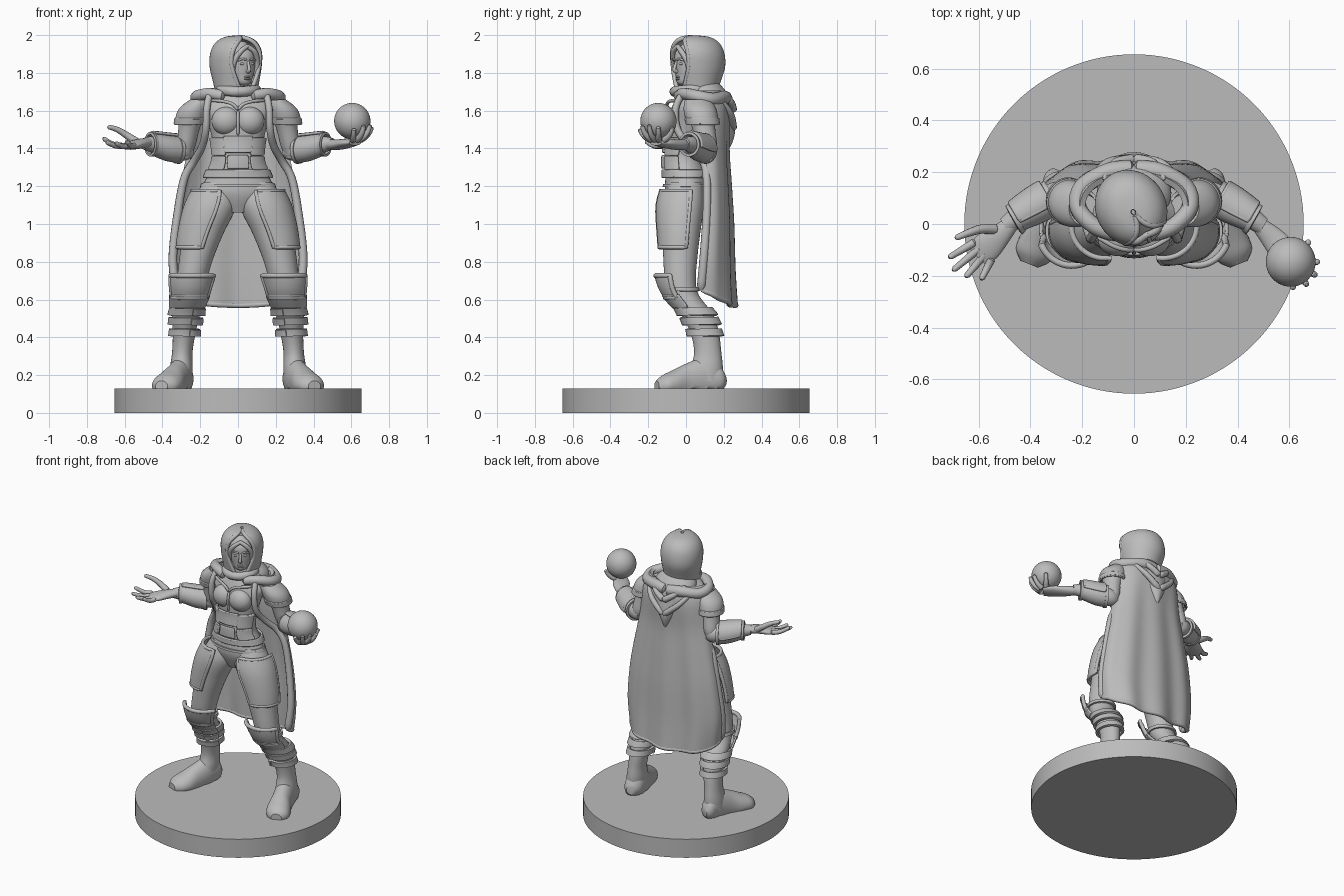
import bpy, bmesh, math
from math import sin, cos, pi, radians
from mathutils import Vector, Matrix

if "Cube" in bpy.data.objects:
    bpy.data.objects.remove(bpy.data.objects["Cube"])

grey = bpy.data.materials.new("stone grey")
grey.use_nodes = True
GREY = (0.5, 0.5, 0.5, 1)
grey.diffuse_color = GREY
grey.node_tree.nodes["Principled BSDF"].inputs["Base Color"].default_value = GREY
made = []
SIDES = ((1, "left"), (-1, "right"))
X, Y, Z = Vector((1, 0, 0)), Vector((0, 1, 0)), Vector((0, 0, 1))


def spline(keys, t):
    """Smooth interpolation through keys at fractional index t."""
    n = len(keys) - 1
    i = min(max(int(t), 0), n - 1)
    u = t - i
    p0, p1, p2, p3 = (Vector(keys[min(max(k, 0), n)]) for k in range(i - 1, i + 3))
    return p1 + 0.5 * u * (p2 - p0 + u * (2 * p0 - 5 * p1 + 4 * p2 - p3 + u * (3 * (p1 - p2) + p3 - p0)))


def add(name, bm, thick=0):
    bmesh.ops.recalc_face_normals(bm, faces=bm.faces)
    me = bpy.data.meshes.new(name)
    bm.to_mesh(me)
    bm.free()
    ob = bpy.data.objects.new(name, me)
    bpy.context.collection.objects.link(ob)
    me.materials.append(grey)
    if thick:
        mod = ob.modifiers.new("thickness", "SOLIDIFY")
        mod.thickness, mod.offset = thick, 0
    made.append(ob)
    return ob


def skin(name, rows, closed=True, caps=True, thick=0, loop=False):
    """Skin a list of point rows."""
    bm = bmesh.new()
    grid = [[bm.verts.new(p) for p in row] for row in rows]
    n = len(grid[0])
    pairs = list(zip(grid, grid[1:])) + ([(grid[-1], grid[0])] if loop else [])
    for r, q in pairs:
        for j in range(n if closed else n - 1):
            k = (j + 1) % n
            bm.faces.new((r[j], r[k], q[k], q[j]))
    if caps:
        bm.faces.new(grid[0])
        bm.faces.new(grid[-1])
    return add(name, bm, thick)


def limb(rings, e1=X, e2=Y, s=1):
    """Surface over elliptical rings (x, y, z, ra, rb); angle 0 looks along -e2."""
    def f(t, a, off=0):
        x, y, z, ra, rb = spline(rings, t)
        p = Vector((x, y, z)) + e1 * (max(ra, .004) + off) * sin(a) - e2 * (max(rb, .004) + off) * cos(a)
        return Vector((p.x * s, p.y, p.z))
    f.n = len(rings) - 1
    return f


def loft(name, f, floor=None):
    rows = [[f(i / 6, 2 * pi * j / 40) for j in range(40)] for i in range(6 * f.n + 1)]
    if floor is not None:
        for p in sum(rows, []):
            p.z = max(p.z, floor)
    return skin(name, rows)


def tube(name, pts, r, s=1, loop=False, steps=5):
    """Round tube through points; r is one radius or a (start, end) pair."""
    r0, r1 = r if isinstance(r, tuple) else (r, r)
    pts = [Vector((p[0] * s, p[1], p[2])) for p in pts]
    m = (len(pts) - 1) * steps
    path = pts if steps == 1 else [spline(pts, i / steps) for i in range(m + 1)]
    rows, nor, n = [], None, len(path)
    for i, p in enumerate(path):
        d = path[(i + 1) % n] - path[i - 1] if loop else path[min(i + 1, n - 1)] - path[max(i - 1, 0)]
        d.normalize()
        nor = d.orthogonal() if nor is None else nor - d * nor.dot(d)
        nor.normalize()
        b, k = d.cross(nor), r0 + (r1 - r0) * i / (n - 1)
        ends = (0.5 if i in (0, n - 1) and not loop else 1) * k
        rows.append([p + (nor * cos(2 * pi * j / 10) + b * sin(2 * pi * j / 10)) * ends for j in range(10)])
    return skin(name, rows, caps=not loop, loop=loop)


def patch(name, f, t0, t1, a0, a1, off=(.015, .015), thick=.014, rim=0):
    """Armour plate following part of a limb, with an optional raised rim."""
    full = a1 - a0 >= 360
    nu, nv = (40 if full else 16), 8
    def at(i, j):
        return f(t0 + (t1 - t0) * i / nv, radians(a0 + (a1 - a0) * j / nu), off[0] + (off[1] - off[0]) * i / nv)
    rows = [[at(i, j) for j in range(nu if full else nu + 1)] for i in range(nv + 1)]
    skin(name, rows, closed=full, caps=False, thick=thick)
    if rim and full:
        for k in (0, -1):
            tube(name + "_rim", rows[k], rim, loop=True, steps=1)
    elif rim:
        edge = rows[0][:-1] + [r[-1] for r in rows[:-1]] + rows[-1][:0:-1] + [r[0] for r in rows[:0:-1]]
        tube(name + "_rim", edge, rim, loop=True, steps=1)


def ball(name, c, size, s=1):
    bm = bmesh.new()
    bmesh.ops.create_uvsphere(bm, u_segments=40, v_segments=24, radius=1)
    bm.transform(Matrix.Translation((c[0] * s, c[1], c[2])) @ Matrix.Diagonal((*size, 1)))
    return add(name, bm)


# Round base
bm = bmesh.new()
bmesh.ops.create_cone(bm, cap_ends=True, segments=128, radius1=.655, radius2=.655, depth=.13,
                      matrix=Matrix.Translation((0, 0, .065)))
add("base", bm)

# Torso and neck
torso = limb([(0, 0, 1.06, .07, .07), (0, 0, 1.16, .19, .11), (0, 0, 1.26, .16, .108), (0, -.01, 1.34, .128, .1),
              (0, 0, 1.44, .135, .1), (0, .01, 1.54, .16, .11), (0, .03, 1.63, .19, .1),
              (0, .05, 1.70, .12, .09), (.01, .03, 1.76, .055, .055), (.02, .03, 1.82, .05, .05)])
loft("torso", torso)
patch("belt", torso, 1.9, 2.25, 0, 360, rim=.007)
patch("hip_band", torso, 1.35, 1.5, 0, 360, (.006, .006), .01)
patch("corset_top", torso, 3.95, 4.15, 0, 360, (.008, .008), .012)
patch("belly_plate", torso, 3.45, 4.2, -28, 28, rim=.007)
patch("buckle_plate", torso, 2.5, 3.2, -20, 20, rim=.007)
for s, side in SIDES:
    lo, hi = sorted((s * 30, s * 72))
    patch("waist_plate_" + side, torso, 2.4, 3.15, lo, hi, rim=.007)
    patch("rib_plate_" + side, torso, 3.3, 4.1, lo, hi, rim=.007)
    ball("breastplate_" + side, (.062, -.06, 1.545), (.078, .064, .075), s)
    tube("neckline_" + side, [(0, -.1, 1.605), (.03, -.1, 1.635), (.08, -.085, 1.65), (.14, -.05, 1.655)], .009, s)
tube("breastplate_seam", [(0, -.1, 1.6), (0, -.112, 1.54), (0, -.105, 1.47)], .008)

# Legs, boots and leg armour
for s, side in SIDES:
    leg = limb([(.105, 0, 1.22, .08, .085), (.13, -.015, 1.10, .122, .11), (.185, -.025, .95, .108, .1),
                (.22, -.03, .82, .09, .09), (.245, -.03, .70, .08, .082), (.255, -.01, .62, .078, .08),
                (.275, .06, .52, .073, .085), (.285, .1, .42, .06, .075), (.295, .115, .32, .054, .072),
                (.3, .11, .24, .06, .085), (.305, .1, .17, .06, .09)], s=s)
    loft("leg_" + side, leg)
    patch("thigh_plate_" + side, leg, .45, 2.55, -8, 105, (.03, .018), rim=.011)
    patch("knee_pad_" + side, leg, 3.75, 5.1, -62, 66, (.045, .025), rim=.013)
    patch("knee_flap_" + side, leg, 5.0, 5.6, -70, 75, (.03, .018), rim=.007)
    patch("knee_strap_" + side, leg, 4.4, 4.7, 0, 360, (.008, .008), .012)
    for i, t in enumerate((5.65, 6.15, 6.75)):
        patch(f"shin_band_{i}_{side}", leg, t, t + .38, 0, 360, (.012, .018), .016)
        patch(f"shin_buckle_{i}_{side}", leg, t + .05, t + .4, -75, -20, (.022, .028), .012)
    foot = limb([(.285, .205, .17, .03, .03), (.29, .17, .18, .058, .075), (.305, .09, .18, .064, .11),
                 (.335, .0, .16, .068, .1), (.365, -.07, .15, .078, .075), (.39, -.12, .145, .07, .055),
                 (.405, -.155, .14, .035, .03)], Vector((.93, .37, 0)), Z, s)
    loft("boot_" + side, foot, .13)

# Arms with sleeves and bracers
for s, side in SIDES:
    up = limb([(.18, .06, 1.67, .04, .05), (.235, .075, 1.6, .066, .07), (.26, .095, 1.5, .056, .06),
               (.277, .11, 1.41, .05, .054), (.283, .11, 1.35, .03, .032)], s=s)
    loft("upper_arm_" + side, up)
    patch("sleeve_" + side, up, .3, 1.6, 0, 360, (.008, .014), .012)
    patch("sleeve_trim_" + side, up, 1.45, 1.7, 0, 360, (.018, .02), .014, rim=.006)
    fore = limb([(.25, .13, 1.385, .035, .035), (.29, .115, 1.39, .052, .055), (.37, .07, 1.40, .054, .056),
                 (.45, .025, 1.42, .042, .044), (.5, -.01, 1.425, .034, .03)], Vector((.5, .87, 0)), Z, s)
    loft("forearm_" + side, fore)
    patch("bracer_" + side, fore, 1.5, 3.0, 0, 360, (.006, .008), .012)
    patch("bracer_plate_" + side, fore, 1.55, 2.95, 85, 195, (.022, .022), rim=.008)
    patch("wrist_cuff_" + side, fore, 3.0, 3.25, 0, 360, (.012, .018), .014)
    patch("elbow_band_" + side, fore, 1.3, 1.5, 0, 360, (.01, .01), .014)

# Open right hand
ACROSS = Vector((-.7, .7, 0))
loft("right_palm", limb([(-.47, .005, 1.43, .03, .026), (-.52, -.045, 1.425, .045, .026),
                         (-.57, -.09, 1.415, .058, .022), (-.605, -.125, 1.41, .045, .012)], ACROSS, Z))
tips = [(-.715, -.13, 1.455), (-.70, -.18, 1.435), (-.65, -.205, 1.43), (-.59, -.215, 1.44)]
for i, tip in enumerate(tips):
    root = Vector((-.58, -.1, 1.415)) + ACROSS * (.045 - .03 * i)
    tube(f"right_finger_{i}", [root, (root + Vector(tip)) / 2 - Z * .012, tip], (.017, .011))
tube("right_thumb", [(-.53, -.02, 1.43), (-.59, -.02, 1.47), (-.64, -.035, 1.5), (-.69, -.055, 1.515)], (.022, .011))

# Left hand cupping the orb
ORB = Vector((.605, -.146, 1.545))
ball("orb", ORB, (.096,) * 3)
loft("left_palm", limb([(.48, .0, 1.42, .03, .028), (.53, -.05, 1.42, .045, .028), (.58, -.11, 1.427, .055, .025),
                        (.62, -.16, 1.43, .045, .014)], Vector((.7, .7, 0)), Z))
for i, (az, top) in enumerate(((-85, 68), (-55, 78), (-28, 80), (0, 74), (48, 72))):
    arc = [radians(20 + (top - 20) * k / 3) for k in range(4)]
    tube(f"left_finger_{i}", [ORB + .109 * Vector((sin(p) * cos(radians(az)), sin(p) * sin(radians(az)), -cos(p)))
                              for p in arc], (.018, .011))

# Cape: rows of (height, half width, back y, edge y)
CAPE = [(1.70, .2, .19, .04), (1.6, .235, .225, .06), (1.4, .25, .215, .1), (1.2, .285, .225, .11),
        (1.0, .32, .235, .11), (.76, .345, .24, .095), (.57, .33, .25, .08)]


def cape(u, v):
    z, w, back, edge = spline(CAPE, v * 6)
    ang = u * pi / 2
    fold = .013 * v * cos(u * 13) * cos(ang)
    return Vector((w * sin(ang), edge + (back - edge) * cos(ang) ** .7 + fold if abs(u) < 1 else edge, z + .08 * v * u * u))


skin("cape", [[cape(-1 + j / 24, i / 30) for j in range(49)] for i in range(31)], False, False, .024)
tube("cape_hem", [cape(-1 + j / 24, 1) for j in range(49)], .015, steps=1)
for s, side in SIDES:
    front = [(.15, -.02, 1.69), (.165, -.055, 1.61), (.17, -.045, 1.5), (.19, .02, 1.41), (.235, .09, 1.33)]
    tube("cape_edge_" + side, front + [cape(1, k / 6) for k in (3, 4, 5, 6)], (.018, .024), s)
    tube("mantle_" + side, [(.07, -.04, 1.675), (.15, -.01, 1.69), (.215, .06, 1.675), (.2, .14, 1.66),
                            (.1, .2, 1.67), (0, .21, 1.66)], (.03, .038), s)
    for i, (w, top, low) in enumerate(((.17, 1.67, 1.5), (.12, 1.7, 1.6))):
        tube(f"cowl_fold_{i}_{side}", [(w, .17, top), (w * .6, .235, (top + low) / 2), (0, .25, low)], (.014, .022), s)
loft("cowl_drape", limb([(0, .09, 1.76, .07, .07), (0, .11, 1.69, .14, .11), (0, .14, 1.6, .13, .105),
                         (0, .16, 1.5, .075, .1), (0, .19, 1.43, .03, .055), (0, .21, 1.39, .006, .012)]))
tube("collar", [(.095 * sin(a), .03 - .09 * cos(a), 1.7 + .015 * sin(a / 2))
                for a in (2 * pi * i / 24 for i in range(24))], .028, loop=True, steps=1)

# Head and hood, built facing forward and then turned
first = len(made)
loft("face", limb([(0, .0, 1.725, .012, .015), (0, -.015, 1.745, .038, .045), (0, -.005, 1.79, .062, .062),
                   (0, 0, 1.85, .075, .072), (0, .01, 1.91, .072, .075), (0, .02, 1.965, .03, .035)]))
tube("nose", [(0, -.07, 1.862), (0, -.08, 1.835), (0, -.084, 1.815), (0, -.066, 1.806)], (.007, .012))
for z in (1.779, 1.768):
    ball("lip", (0, -.062, z), (.019, .011, .006))
for s, side in SIDES:
    ball("eye_" + side, (.029, -.062, 1.848), (.014, .008, .007), s)
    tube("brow_" + side, [(.01, -.073, 1.868), (.032, -.071, 1.874), (.055, -.055, 1.865)], .006, s)
    tube("hair_" + side, [(-.01, -.06, 1.945), (.04, -.066, 1.915), (.07, -.045, 1.86), (.075, -.02, 1.78)], (.012, .018), s)
HOOD = [(1.68, .1, .095, .05, .2), (1.75, .112, .115, .055, .5), (1.83, .125, .138, .06, .72), (1.90, .125, .14, .055, .74),
        (1.95, .103, .122, .05, .62), (1.98, .062, .08, .045, .4), (1.99, .008, .01, .04, .2)]
rows = []
for i in range(37):
    z, rx, ry, cy, gap = spline(HOOD, i / 6)
    angles = [gap + (2 * pi - 2 * gap) * j / 36 for j in range(37)]
    rows.append([Vector((rx * sin(a), cy - ry * cos(a), z)) for a in angles])
skin("hood", rows, False, False, .018)
tube("hood_brim", [r[0] for r in rows[:-1]] + [r[-1] for r in rows[-2::-1]], .012, steps=1)
turn = Matrix.Translation((-.005, .05, 0)) @ Matrix.Rotation(radians(30), 4, "Z") @ Matrix.Translation((0, -.045, 0))
for ob in made[first:]:
    ob.data.transform(turn)

# Bake thickness and smooth the shading
bpy.ops.object.select_all(action="DESELECT")
for ob in made:
    ob.select_set(True)
bpy.context.view_layer.objects.active = made[0]
bpy.ops.object.convert(target="MESH")
bpy.ops.object.shade_smooth_by_angle(angle=radians(40))
